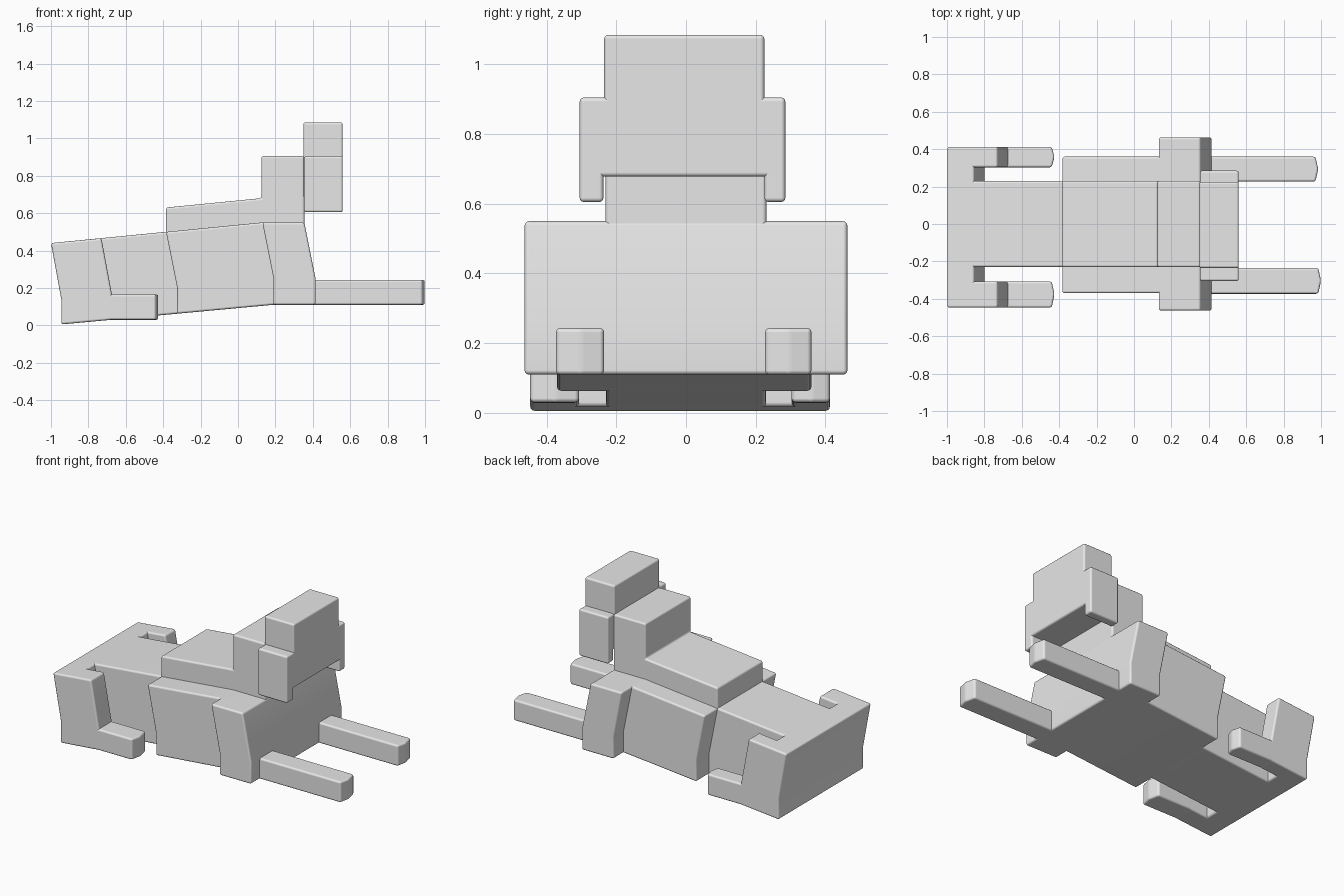
import bpy
import bmesh
from mathutils import Vector

cube = bpy.data.objects.get("Cube")
if cube:
    bpy.data.objects.remove(cube, do_unlink=True)

grey = bpy.data.materials.new("plain_grey")
grey.use_nodes = True
grey.diffuse_color = (0.8, 0.8, 0.8, 1)
grey.node_tree.nodes["Principled BSDF"].inputs["Base Color"].default_value = (0.8, 0.8, 0.8, 1)


def prism(name, outline, low, high, axis="y"):
    """Extrude a side outline (x, z) along y, or a plan outline (x, y) along z."""
    def place(a, b, c):
        return Vector((a, c, b)) if axis == "y" else Vector((a, b, c))
    bm = bmesh.new()
    face = bm.faces.new([bm.verts.new(place(a, b, low)) for a, b in outline])
    new = bmesh.ops.extrude_face_region(bm, geom=[face])["geom"]
    bmesh.ops.translate(bm, vec=place(0, 0, high - low),
                        verts=[g for g in new if isinstance(g, bmesh.types.BMVert)])
    bmesh.ops.recalc_face_normals(bm, faces=bm.faces)
    mesh = bpy.data.meshes.new(name)
    bm.to_mesh(mesh)
    bm.free()
    mesh.materials.append(grey)
    for poly in mesh.polygons:
        poly.use_smooth = True
    obj = bpy.data.objects.new(name, mesh)
    bpy.context.collection.objects.link(obj)
    # soft rounded edges, gentle kinks left alone
    bevel = obj.modifiers.new("soft_edges", "BEVEL")
    bevel.width = 0.012
    bevel.segments = 3
    bevel.limit_method = "ANGLE"
    bevel.angle_limit = 0.4
    bevel.harden_normals = True
    return obj


def box(x0, x1, z0, z1):
    return [(x0, z0), (x1, z0), (x1, z1), (x0, z1)]


def limb(x0, tip, y0, y1):
    """Plan of a limb with a slightly pointed tip."""
    mid = (y0 + y1) / 2
    return [(x0, y0), (tip - 0.015, y0), (tip, mid), (tip - 0.015, y1), (x0, y1)]


def back_z(x):
    return 0.44 + 0.097 * (x + 1)


def belly_z(x):
    return 0.005 + 0.0925 * (x + 0.945)


def slab(x):
    """Rear end of the body, cut off by a leaning front edge starting at x."""
    return [(-1, back_z(-1)), (x, back_z(x)), (x + 0.055, 0.17),
            (x + 0.055, belly_z(x + 0.055)), (-0.945, 0.005), (-0.945, 0.14)]


# Body: narrow core, wider middle, widest shoulders
prism("body_core", [(-1, back_z(-1)), (0.125, 0.55), (0.355, 0.55), (0.415, 0.25),
                    (0.415, 0.11), (0.19, 0.11), (-0.945, 0.005), (-0.945, 0.14)], -0.23, 0.23)
prism("body_middle", [(-0.385, back_z(-0.385)), (0.125, 0.55), (0.25, 0.55), (0.25, 0.11),
                      (0.19, 0.11), (-0.325, belly_z(-0.325)), (-0.325, 0.2)], -0.37, 0.36)
prism("shoulders", [(0.13, 0.55), (0.355, 0.55), (0.415, 0.25), (0.415, 0.11),
                    (0.19, 0.11), (0.19, 0.25)], -0.463, 0.463)

# Raised back and neck in one stepped profile
prism("back_and_neck", [(-0.385, 0.4), (-0.385, 0.63), (0.125, 0.68), (0.125, 0.905),
                        (0.355, 0.905), (0.355, 0.4)], -0.231, 0.231)

# Head with hanging ears
prism("head", box(0.35, 0.56, 0.678, 1.085), -0.235, 0.225)
prism("right_ear", box(0.353, 0.56, 0.605, 0.905), -0.305, -0.237)
prism("left_ear", box(0.353, 0.56, 0.605, 0.905), 0.225, 0.285)
prism("ear_bridge", box(0.353, 0.56, 0.678, 0.905), -0.27, 0.26)

# Rear bar joining both haunches to the core
prism("rear_bar", slab(-0.855), -0.447, 0.413)

# Legs on each side
for side, rear, front, tip in (("right", (-0.447, -0.307), (-0.373, -0.235), 1.0),
                               ("left", (0.303, 0.413), (0.227, 0.36), 0.985)):
    prism(side + "_haunch", slab(-0.73), *rear)
    prism(side + "_rear_foot", limb(-0.76, -0.425, *rear), 0.03, 0.165, "z")
    prism(side + "_front_leg", limb(0.35, tip, *front), 0.11, 0.243, "z")
